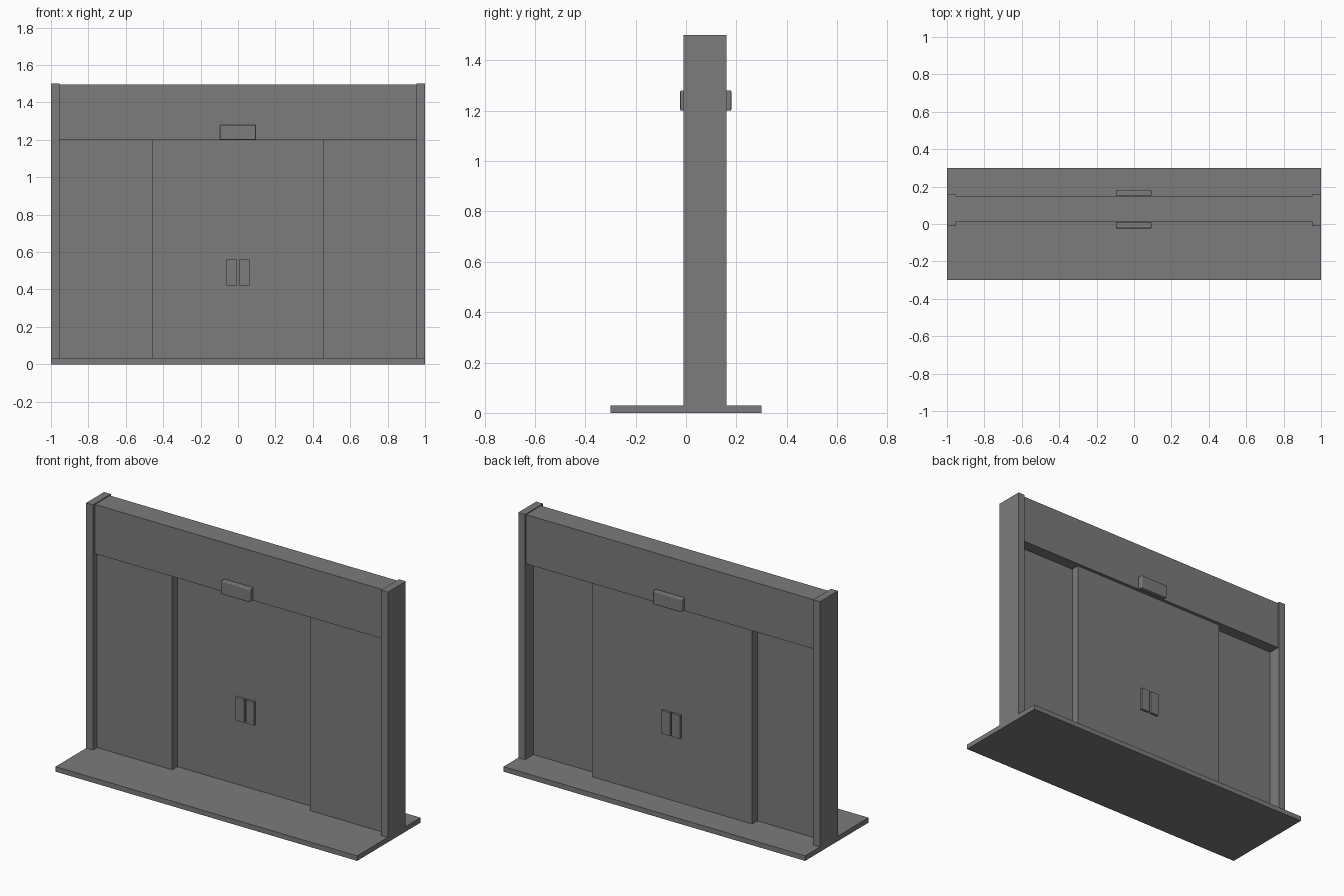
import bpy

cube = bpy.data.objects.get("Cube")
if cube:
    bpy.data.objects.remove(cube, do_unlink=True)

GREY = (0.2, 0.2, 0.2, 1)
grey = bpy.data.materials.new("plain grey")
grey.use_nodes = True
grey.diffuse_color = GREY
grey.node_tree.nodes["Principled BSDF"].inputs["Base Color"].default_value = GREY


def box(name, x, y, z, bevel=0):
    """Box from (min, max) ranges, with optional rounded edges."""
    bpy.ops.mesh.primitive_cube_add(size=1, location=[sum(r) / 2 for r in (x, y, z)])
    ob = bpy.context.object
    ob.name = name
    ob.scale = [r[1] - r[0] for r in (x, y, z)]
    bpy.ops.object.transform_apply(location=False, rotation=False, scale=True)
    ob.data.materials.append(grey)
    if bevel:
        mod = ob.modifiers.new("rounded edges", "BEVEL")
        mod.width = bevel
        mod.segments = 3
        bpy.ops.object.shade_smooth_by_angle()
    return ob


def pair(name, x, y, z):
    """Box on the left (+x) and its mirror on the right."""
    box("left_" + name, x, y, z)
    box("right_" + name, (-x[1], -x[0]), y, z)


FLOOR, LINTEL = 0.03, 1.2

# Floor slab, side posts and the header between them
box("floor_slab", (-1, 1), (-0.3, 0.3), (0, FLOOR))
pair("post", (0.955, 1), (-0.01, 0.16), (FLOOR, 1.5))
box("header", (-0.955, 0.955), (0.01, 0.15), (LINTEL, 1.495))

# Fixed panels at the front, sliding leaves running behind them
pair("fixed_panel", (0.457, 0.955), (0.03, 0.08), (FLOOR, LINTEL))
pair("sliding_door", (0, 0.53), (0.08, 0.13), (FLOOR, LINTEL))

# Door handles and motion sensors on both faces
for side, handle_y, sensor_y in (("front", (0.065, 0.08), (-0.023, 0.01)),
                                 ("back", (0.13, 0.145), (0.15, 0.18))):
    pair(side + "_handle", (0.006, 0.061), handle_y, (0.42, 0.56))
    box(side + "_sensor", (-0.097, 0.094), sensor_y, (LINTEL, 1.28), 0.005)
